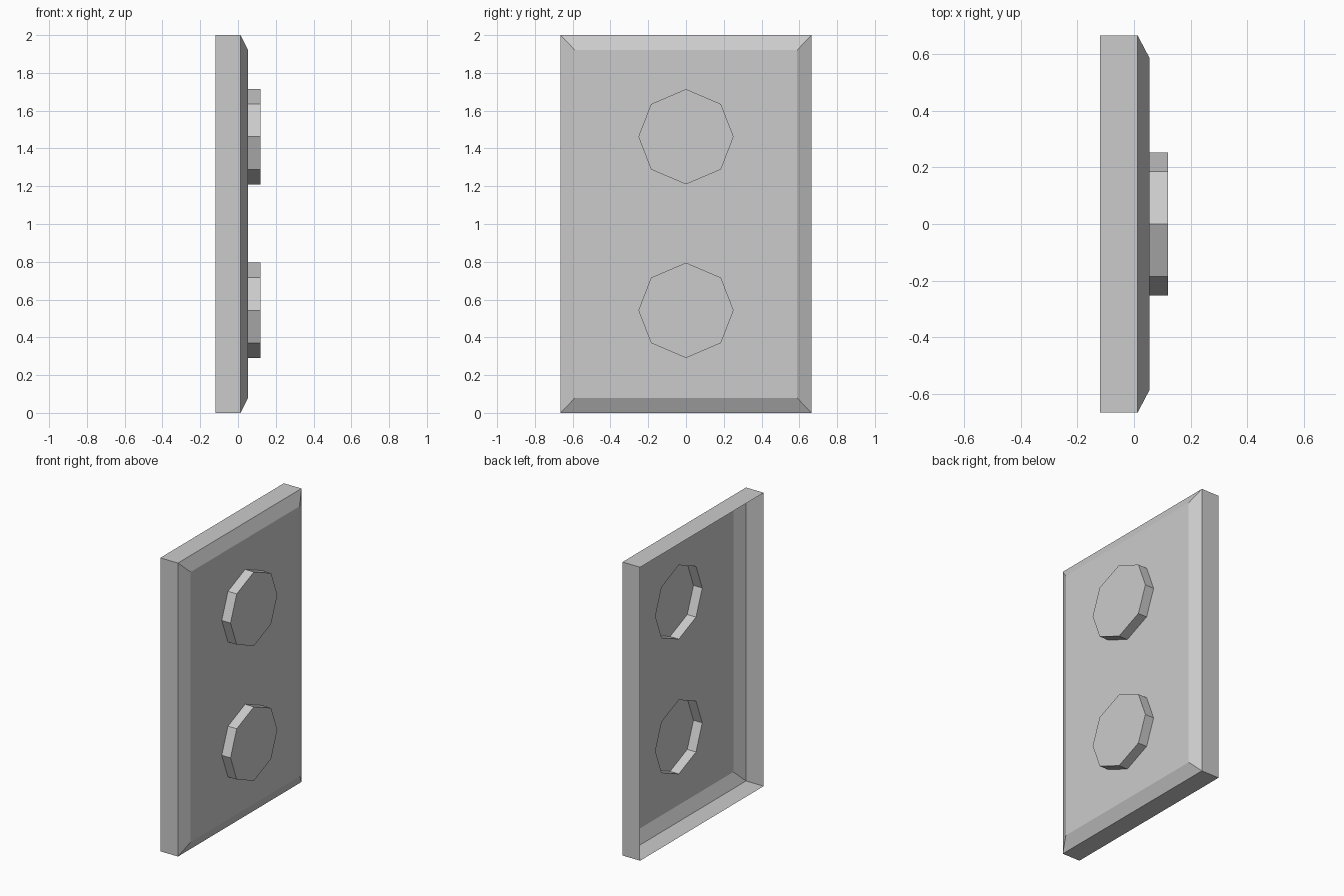
import bpy, bmesh

if "Cube" in bpy.data.objects:
    bpy.data.objects.remove(bpy.data.objects["Cube"])

X_BACK, X_RIM, X_FACE, X_CAP = -0.12, 0.013, 0.054, 0.12
SOCKET_HEIGHTS = (0.543, 1.462)


def rectangle(x, half_y, z0, z1):
    return [(x, -half_y, z0), (x, half_y, z0), (x, half_y, z1), (x, -half_y, z1)]


def octagon(x, cz):
    r, dy, dz = 0.252, 0.185, 0.173
    profile = [(r, 0), (dy, dz), (0, r), (-dy, dz),
               (-r, 0), (-dy, -dz), (0, -r), (dy, -dz)]
    return [(x, y, cz + z) for y, z in profile]


def open_shell(name, rings, holes=()):
    """Join rings from back to front, then cap the front, leaving the back open."""
    bm = bmesh.new()
    loops = [[bm.verts.new(p) for p in ring] for ring in rings]
    for a, b in zip(loops, loops[1:]):
        for i in range(len(a)):
            j = (i + 1) % len(a)
            bm.faces.new((a[i], a[j], b[j], b[i]))
    front = loops[-1]
    if holes:
        edges = [bm.edges.get((front[i - 1], front[i])) for i in range(len(front))]
        for hole in holes:
            vs = [bm.verts.new(p) for p in hole]
            edges += [bm.edges.new((vs[i - 1], vs[i])) for i in range(len(vs))]
        fill = bmesh.ops.triangle_fill(bm, edges=edges, use_beauty=True,
                                       use_dissolve=False, normal=(1, 0, 0))
        for f in fill["geom"]:
            if isinstance(f, bmesh.types.BMFace):
                f.normal_update()
                if f.normal.x < 0:
                    f.normal_flip()
    else:
        bm.faces.new(front)
    mesh = bpy.data.meshes.new(name)
    bm.to_mesh(mesh)
    bm.free()
    obj = bpy.data.objects.new(name, mesh)
    bpy.context.collection.objects.link(obj)
    return obj


# Wall plate: hollow, chamfered front, two octagonal openings
open_shell("cover_plate",
           [rectangle(X_BACK, 0.665, 0, 2),
            rectangle(X_RIM, 0.665, 0, 2),
            rectangle(X_FACE, 0.587, 0.08, 1.92)],
           [octagon(X_FACE, z) for z in SOCKET_HEIGHTS])

# Raised socket faces, hollow from behind
for label, z in zip(("lower", "upper"), SOCKET_HEIGHTS):
    open_shell(label + "_socket", [octagon(X_FACE, z), octagon(X_CAP, z)])
